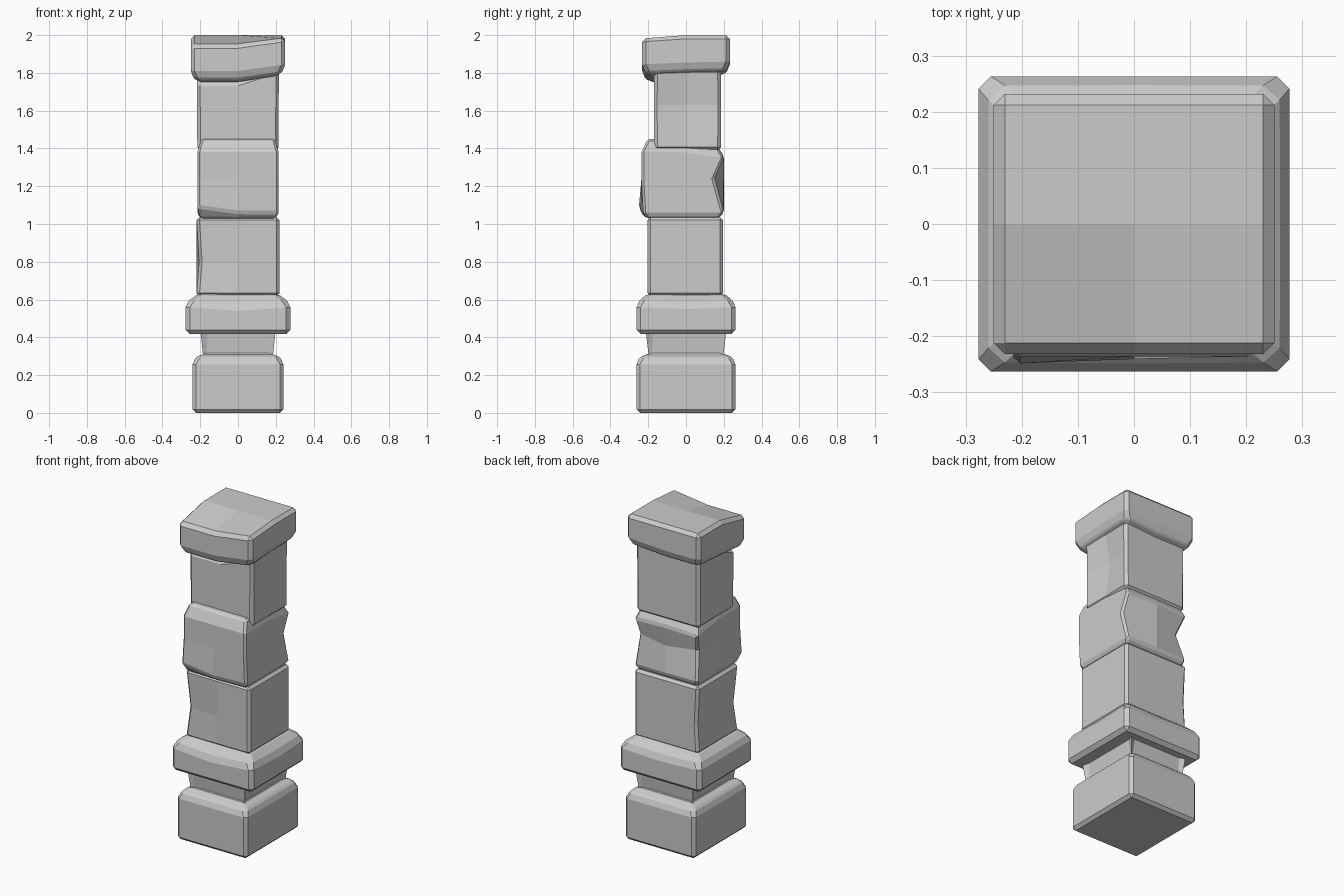
import bpy, bmesh
from mathutils import Vector

cube = bpy.data.objects.get("Cube")
if cube:
    bpy.data.objects.remove(cube)

stone = bpy.data.materials.new("grey stone")
stone.use_nodes = True
stone.diffuse_color = (0.6, 0.6, 0.6, 1)
stone.node_tree.nodes["Principled BSDF"].inputs["Base Color"].default_value = (0.6, 0.6, 0.6, 1)

RING = [(-1, -1), (0, -1), (1, -1), (1, 0), (1, 1), (0, 1), (-1, 1), (-1, 0)]


def block(name, levels, bevel, cy=0, nudges=None, panels=False):
    """Stack square rings (z, half x, half y); nudges shift (side x, side y, level) points."""
    nudges = nudges or {}
    bm = bmesh.new()

    def point(i, j, k):
        z, hx, hy = levels[k]
        shift = Vector(nudges.get((i, j, k), (0, 0, 0)))
        return bm.verts.new(Vector((i * hx, cy + j * hy, z)) + shift)

    ring = [p for p in RING if 0 not in p] if panels else RING
    rows = [[point(i, j, k) for i, j in ring] for k in range(len(levels))]
    n = len(ring)
    sides = []
    for low, high in zip(rows, rows[1:]):
        for a in range(n):
            b = (a + 1) % n
            sides.append(bm.faces.new((low[a], low[b], high[b], high[a])))
    # End caps, split into quarters around a centre point
    for k, row in ((0, rows[0][::-1]), (len(levels) - 1, rows[-1])):
        if panels:
            bm.faces.new(row)
            continue
        centre = point(0, 0, k)
        mids = [v for v in range(8) if (v % 2 == 1 if k else v % 2 == 0)]
        for m in mids:
            bm.faces.new((centre, row[m], row[(m + 1) % 8], row[(m + 2) % 8]))
    bmesh.ops.recalc_face_normals(bm, faces=bm.faces)
    # Recessed panels that narrow towards the top
    if panels:
        bmesh.ops.inset_individual(bm, faces=sides, thickness=0.014, depth=-0.012)
        for f in sides:
            mid = f.calc_center_median()
            axis = 0 if abs(f.normal.y) > abs(f.normal.x) else 1
            for v in f.verts:
                v.co[axis] *= 0.86 if v.co.z > mid.z else 0.95
    mesh = bpy.data.meshes.new(name)
    bm.to_mesh(mesh)
    bm.free()
    mesh.materials.append(stone)
    obj = bpy.data.objects.new(name, mesh)
    bpy.context.collection.objects.link(obj)
    if bevel:
        mod = obj.modifiers.new("worn edges", 'BEVEL')
        mod.width = bevel
        mod.segments = 1
        mod.limit_method = 'ANGLE'
        mod.angle_limit = 0.5
    return obj


# Foot of the pillar
block("base", [(0, .24, .262), (.275, .24, .262), (.312, .2, .222)], .018)

# Narrow neck with recessed panels
block("neck", [(.305, .185, .198), (.425, .198, .212)], 0, panels=True)

# Wide collar with sloped shoulders
block("collar", [(.418, .277, .263), (.582, .277, .263), (.635, .205, .2)], .022,
      nudges={(0, -1, 1): (0, 0, -.02), (0, 1, 1): (0, 0, -.01), (1, 0, 1): (0, 0, -.01)})

# Lower shaft stone, worn along its front right corner
block("lower_stone", [(.62, .22, .2), (.8, .22, .2), (1.035, .22, .2)], .015, cy=-.004,
      nudges={(-1, -1, 1): (.015, .02, 0), (-1, 1, 1): (.012, 0, 0)})

# Middle shaft stone, chipped at the back and bulging at the front
block("middle_stone",
      [(1.03, .2, .19), (1.06, .215, .218), (1.24, .215, .218), (1.38, .215, .218), (1.45, .195, .185)],
      .012, cy=-.018,
      nudges={(-1, -1, 1): (0, -.014, .03), (0, -1, 1): (0, -.005, 0), (1, -1, 1): (0, .01, 0),
              (1, 1, 2): (0, -.05, 0), (-1, 1, 2): (.03, -.05, 0),
              (-1, 1, 3): (0, 0, -.03), (0, 1, 3): (0, 0, -.02), (1, 1, 3): (0, 0, -.03),
              (-1, 1, 4): (0, 0, -.04), (0, 1, 4): (0, 0, -.04), (1, 1, 4): (0, 0, -.04)})

# Upper shaft stone with a dented left face
block("upper_stone", [(1.39, .215, .178), (1.63, .218, .178), (1.82, .218, .178)], .018, cy=.008,
      nudges={(1, 0, 1): (-.035, 0, 0), (-1, -1, 2): (0, 0, -.07), (0, -1, 2): (0, 0, -.07)})

# Tilted capstone
tilt = {(-1, -1): (-.035, -.05), (0, -1): (-.035, -.05), (1, -1): (0, -.015),
        (-1, 0): (-.015, 0), (0, 0): (-.01, 0), (1, 0): (.01, 0),
        (-1, 1): (0, 0), (0, 1): (0, 0), (1, 1): (.015, 0)}
cap_nudges = {}
for (i, j), (low, high) in tilt.items():
    cap_nudges.update({(i, j, 0): (0, 0, low), (i, j, 1): (0, 0, low), (i, j, 2): (0, 0, high)})
block("capstone", [(1.785, .215, .195), (1.825, .25, .232), (2.0, .25, .232)], .02, nudges=cap_nudges)
